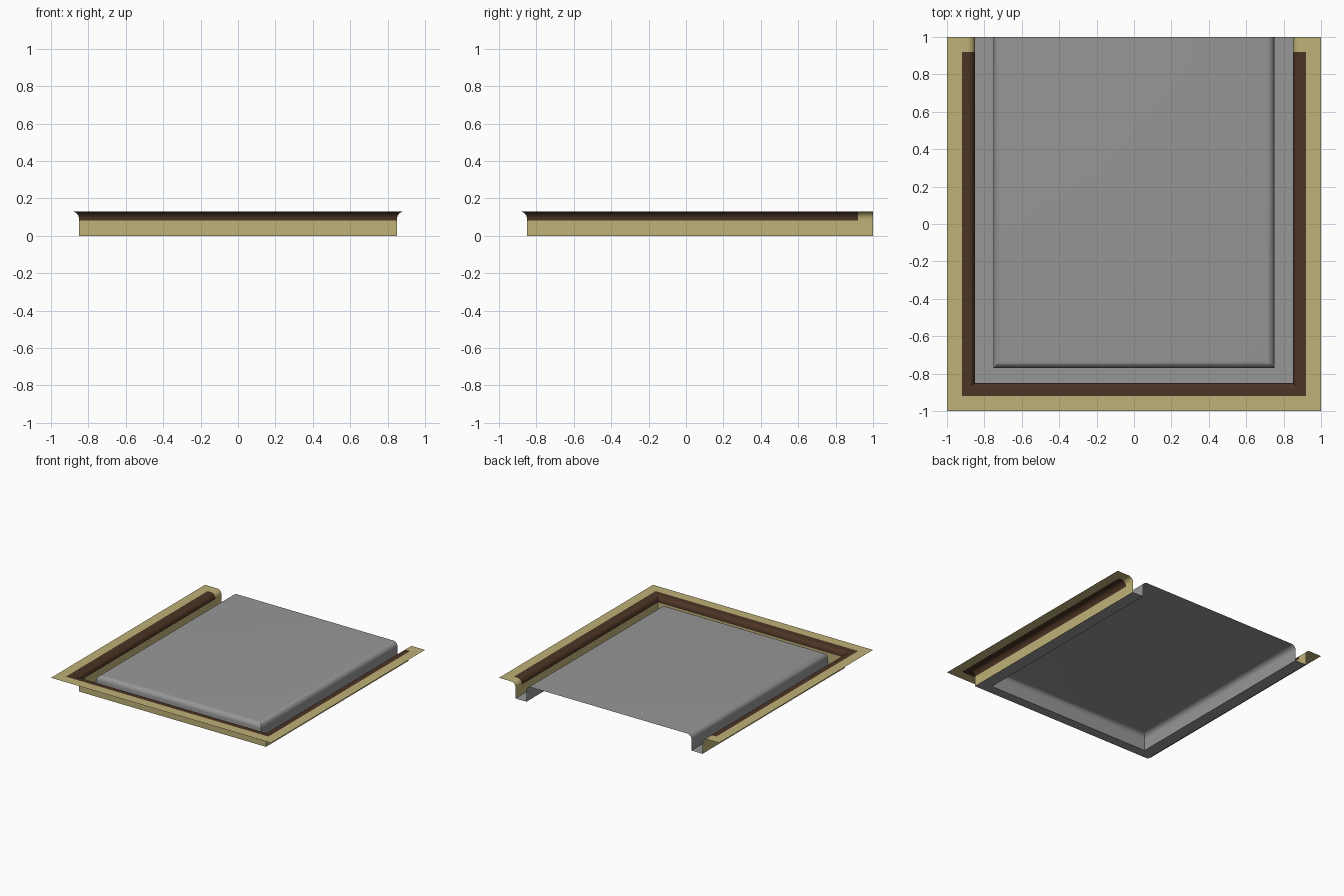
import bpy, bmesh, math

if "Cube" in bpy.data.objects:
    bpy.data.objects.remove(bpy.data.objects["Cube"])

def material(name, rgb):
    m = bpy.data.materials.new(name)
    m.diffuse_color = (*rgb, 1)
    m.use_nodes = True
    m.node_tree.nodes["Principled BSDF"].inputs["Base Color"].default_value = m.diffuse_color
    return m

TAN = material("sand tan", (0.52, 0.44, 0.185))
BROWN = material("dark brown", (0.072, 0.034, 0.018))
GRAY = material("concrete gray", (0.31, 0.31, 0.31))

TOP, BAND_END = 0.13, 0.92

def u_sweep(name, profile, mats, rule, cap=False):
    """Sweep a (side offset, front offset, z) profile round left, front and right; back stays open."""
    bm = bmesh.new()
    rows = []
    for d, e, z in profile:
        path = [(-d, 1), (-d, BAND_END), (-d, -e), (d, -e), (d, BAND_END), (d, 1)]
        rows.append([bm.verts.new((x, y, z)) for x, y in path])
    for i in range(len(rows) - 1):
        for j in range(5):
            a, b = rows[i], rows[i + 1]
            f = bm.faces.new((a[j], a[j + 1], b[j + 1], b[j]))
            f.material_index = rule(i, j)
    if cap:
        bm.faces.new(rows[-1])
    bm.normal_update()
    for f in bm.faces:
        f.smooth = True
    me = bpy.data.meshes.new(name)
    bm.to_mesh(me)
    bm.free()
    for m in mats:
        me.materials.append(m)
    ob = bpy.data.objects.new(name, me)
    bpy.context.collection.objects.link(ob)
    bpy.context.view_layer.objects.active = ob
    ob.select_set(True)
    bpy.ops.object.shade_smooth_by_angle(angle=math.radians(35))
    ob.select_set(False)
    return ob

def arc(cx, cz, rx, rz, a0, a1, n=8):
    pts = []
    for i in range(n + 1):
        a = math.radians(a0 + (a1 - a0) * i / n)
        pts.append((cx + rx * math.cos(a), cz + rz * math.sin(a)))
    return pts

# Outer rim: flat lip, rounded edge, straight wall, with a brown band over the edge
lip = [(1.0, TOP), (BAND_END, TOP)] + arc(0.89, 0.09, 0.04, 0.04, 90, 180) + [(0.85, 0.083), (0.85, 0)]
last = len(lip) - 2
u_sweep("outer_rim", [(d, d, z) for d, z in lip], [TAN, BROWN],
        lambda i, j: int(0 < i < last and 0 < j < 4))

# Gutter floor and raised centre slab with rounded upper edge
wall = [(0.75, 0)] + arc(0.71, 0.09, 0.04, 0.04, 0, 90)
slab = [(0.85, 0.85, 0)] + [(d, d + 0.02, z) for d, z in wall]
u_sweep("gutter_and_slab", slab, [GRAY], lambda i, j: 0, cap=True)
